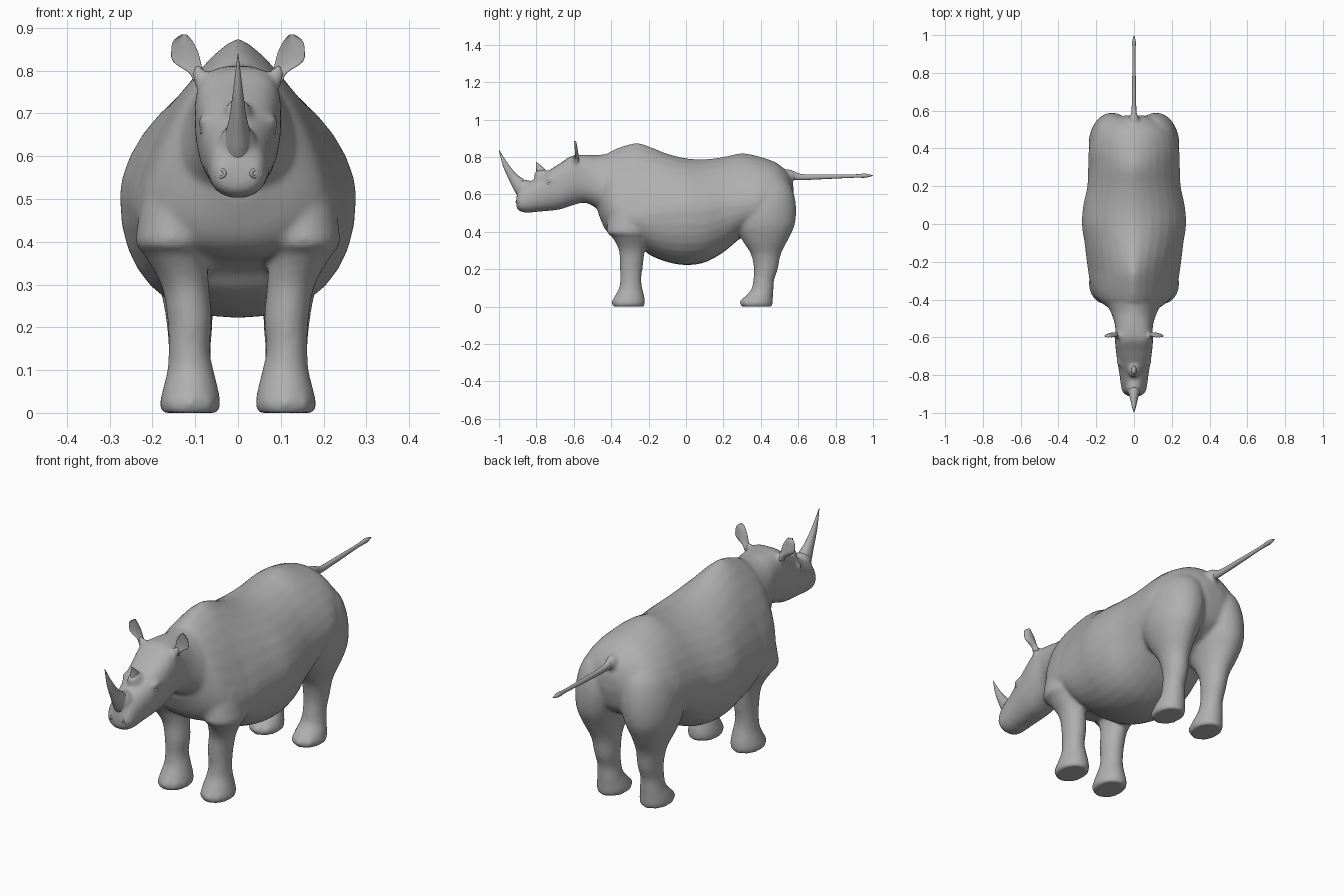
import bpy, bmesh, math
from mathutils import Vector, Matrix

if "Cube" in bpy.data.objects:
    bpy.data.objects.remove(bpy.data.objects["Cube"])

hide = bpy.data.materials.new("grey hide")
hide.diffuse_color = (0.43, 0.43, 0.43, 1)
hide.use_nodes = True
hide.node_tree.nodes["Principled BSDF"].inputs["Base Color"].default_value = hide.diffuse_color
SEG = 32


def smooth_rows(rows, steps=4):
    """Catmull-Rom interpolation through rows of numbers."""
    out = []
    for i in range(len(rows) - 1):
        a, b, c, d = (rows[min(max(i + k, 0), len(rows) - 1)] for k in (-1, 0, 1, 2))
        for s in range(steps):
            t = s / steps
            out.append([0.5 * (2 * q + (r - p) * t + (2 * p - 5 * q + 4 * r - w) * t * t
                               + (3 * q - p - 3 * r + w) * t ** 3)
                        for p, q, r, w in zip(a, b, c, d)])
    out.append(list(rows[-1]))
    return out


def loft(bm, rings):
    """Closed skin through equal-sized rings of points."""
    loops = [[bm.verts.new(p) for p in ring] for ring in rings]
    n = len(loops[0])
    faces = [bm.faces.new((a[i], a[(i + 1) % n], b[(i + 1) % n], b[i]))
             for a, b in zip(loops, loops[1:]) for i in range(n)]
    faces += [bm.faces.new(loops[0]), bm.faces.new(loops[-1])]
    bmesh.ops.recalc_face_normals(bm, faces=faces)


def power(v, n):
    return math.copysign(abs(v) ** (2 / n), v)


def trunk_rings(rows):
    """Rows: y, bottom z, top z, half width, z of widest point, top roundness."""
    rings = []
    for y, zb, zt, w, zc, n in smooth_rows(rows):
        ring = []
        for i in range(SEG):
            a = 2 * math.pi * i / SEG
            c, s = math.cos(a), math.sin(a)
            e = n if s > 0 else 2.3
            ring.append((w * power(c, e), y, zc + power(s, e) * ((zt - zc) if s > 0 else (zc - zb))))
        rings.append(ring)
    return rings


def post_rings(rows, side=1, cup=0.0, steps=4):
    """Rows: z, centre x, centre y, radius x, radius y."""
    rings = []
    for z, cx, cy, rx, ry in smooth_rows(rows, steps):
        ring = []
        for i in range(SEG):
            a = 2 * math.pi * i / SEG
            c, s = math.cos(a), math.sin(a)
            ring.append((side * (cx + rx * c), cy + ry * s + cup * (1 - c * c), z))
        rings.append(ring)
    return rings


def tube_rings(rows):
    """Rows: y, z, radius across x, radius in the side plane."""
    pts = smooth_rows(rows)
    rings = []
    for i, (y, z, rx, rv) in enumerate(pts):
        p, q = pts[max(i - 1, 0)], pts[min(i + 1, len(pts) - 1)]
        t = Vector((0, q[0] - p[0], q[1] - p[1])).normalized()
        v = t.cross(Vector((1, 0, 0)))
        rings.append([Vector((rx * math.cos(a), y, z)) + v * rv * math.sin(a)
                      for a in (2 * math.pi * k / 20 for k in range(20))])
    return rings


def finish(name, bm):
    me = bpy.data.meshes.new(name)
    bm.to_mesh(me)
    bm.free()
    me.materials.append(hide)
    for p in me.polygons:
        p.use_smooth = True
    ob = bpy.data.objects.new(name, me)
    bpy.context.collection.objects.link(ob)
    return ob


def lofted(name, rings):
    bm = bmesh.new()
    loft(bm, rings)
    return finish(name, bm)


def ball(bm, pos, scale):
    bmesh.ops.create_uvsphere(bm, u_segments=16, v_segments=10, radius=1,
                              matrix=Matrix.Translation(pos) @ Matrix.Diagonal((*scale, 1)))


# Body skin: torso, head and legs fused into one surface
torso = [(-.47, .50, .80, .09, .62, 1.9), (-.43, .41, .815, .155, .55, 1.7),
         (-.38, .37, .842, .205, .50, 1.55), (-.30, .355, .87, .235, .48, 1.42),
         (-.25, .33, .874, .243, .48, 1.4), (-.20, .28, .858, .25, .49, 1.45),
         (-.10, .238, .818, .262, .50, 1.62), (0, .222, .793, .276, .51, 1.7),
         (.10, .236, .788, .268, .51, 1.7), (.20, .29, .80, .247, .53, 1.65),
         (.30, .37, .82, .243, .54, 1.6), (.40, .40, .80, .238, .56, 1.7),
         (.49, .43, .765, .198, .58, 1.9), (.55, .48, .705, .125, .60, 2),
         (.575, .57, .64, .05, .60, 2)]
head = [(-.907, .53, .585, .035, .555, 2), (-.89, .51, .63, .06, .56, 2.3),
        (-.85, .502, .66, .07, .575, 2.3), (-.79, .507, .69, .078, .60, 2.4),
        (-.73, .512, .73, .088, .63, 2.6), (-.67, .52, .768, .096, .65, 3),
        (-.61, .54, .806, .101, .68, 3.2), (-.54, .555, .812, .10, .68, 2.6),
        (-.47, .52, .812, .122, .63, 1.9), (-.38, .45, .82, .165, .58, 1.7)]
front_leg = [(.54, .135, -.31, .085, .10), (.44, .15, -.312, .085, .108),
             (.395, .152, -.312, .086, .11), (.37, .146, -.302, .074, .092),
             (.30, .124, -.29, .056, .069), (.22, .113, -.292, .052, .062),
             (.15, .114, -.295, .048, .056), (.10, .111, -.296, .054, .062),
             (.05, .111, -.303, .066, .081), (.02, .112, -.307, .071, .088),
             (0, .112, -.307, .066, .083)]
hind_leg = [(.69, .095, .44, .07, .085), (.63, .105, .43, .105, .138),
            (.54, .113, .42, .124, .168), (.44, .125, .42, .112, .162),
            (.36, .127, .422, .086, .125), (.28, .118, .427, .062, .08),
            (.20, .113, .427, .053, .064), (.14, .113, .415, .049, .056),
            (.09, .112, .408, .054, .06), (.05, .112, .388, .064, .077),
            (.02, .112, .378, .069, .086), (0, .112, .378, .065, .082)]
bm = bmesh.new()
loft(bm, trunk_rings(torso))
loft(bm, trunk_rings(head))
for side in (1, -1):
    loft(bm, post_rings(front_leg, side))
    loft(bm, post_rings(hind_leg, side))
    ball(bm, (side * .075, -.722, .682), (.018, .035, .016))   # brow
    ball(bm, (side * .032, -.885, .565), (.028, .024, .03))    # nose pad
    ball(bm, (side * .093, -.592, .79), (.016, .014, .03))     # ear root
    for y in (-.307, .378):                                    # toes
        for a in (-40, 0, 40):
            r = math.radians(a)
            ball(bm, (side * .112 + .055 * math.sin(r), y - .072 * math.cos(r), .022),
                 (.02, .02, .022))
ball(bm, (0, -.865, .635), (.042, .05, .045))                  # front horn root
ball(bm, (0, -.77, .70), (.032, .045, .035))                   # rear horn root
ball(bm, (0, .545, .70), (.028, .05, .035))                    # tail root
body = finish("body", bm)
remesh = body.modifiers.new("fuse", 'REMESH')
remesh.mode = 'VOXEL'
remesh.voxel_size = 0.009
remesh.use_smooth_shade = True
soften = body.modifiers.new("soften", 'SMOOTH')
soften.factor = 0.5
soften.iterations = 9

# Horns and tail
lofted("front_horn", tube_rings([(-.865, .61, .035, .04), (-.887, .645, .031, .04),
                                 (-.925, .692, .02, .026), (-.965, .757, .011, .015),
                                 (-1, .838, .001, .001)]))
lofted("rear_horn", tube_rings([(-.768, .69, .024, .04), (-.778, .727, .014, .025),
                                (-.801, .772, .001, .002)]))
lofted("tail", tube_rings([(.53, .70, .022, .034), (.57, .70, .017, .025),
                           (.62, .692, .012, .016), (.75, .694, .01, .012),
                           (.90, .698, .007, .009), (.96, .70, .01, .011),
                           (1, .70, .001, .001)]))

# Ears, eyes and nostrils on both sides
ear = [(.775, .09, -.592, .014, .012), (.795, .098, -.592, .017, .011),
       (.82, .119, -.592, .032, .008), (.845, .125, -.594, .031, .006),
       (.87, .129, -.597, .022, .005), (.885, .126, -.60, .005, .003)]
for side, tag in ((1, "left"), (-1, "right")):
    lofted(tag + "_ear", post_rings(ear, side, cup=0.008))
    bm = bmesh.new()
    ball(bm, (side * .081, -.73, .657), (.008, .013, .008))
    finish(tag + "_eye", bm)
    turn = Matrix.Rotation(side * math.radians(35), 3, 'Z')
    bm = bmesh.new()
    rim = []
    for i in range(16):
        a = 2 * math.pi * i / 16
        rim.append([bm.verts.new(turn @ Vector(((.014 + .004 * math.cos(b)) * math.cos(a),
                                                .004 * math.sin(b),
                                                (.009 + .004 * math.cos(b)) * math.sin(a)))
                                 + Vector((side * .042, -.899, .56)))
                    for b in (2 * math.pi * k / 8 for k in range(8))])
    for i in range(16):
        for k in range(8):
            p, q = rim[i], rim[(i + 1) % 16]
            bm.faces.new((p[k], q[k], q[(k + 1) % 8], p[(k + 1) % 8]))
    bmesh.ops.recalc_face_normals(bm, faces=bm.faces[:])
    finish(tag + "_nostril", bm)
